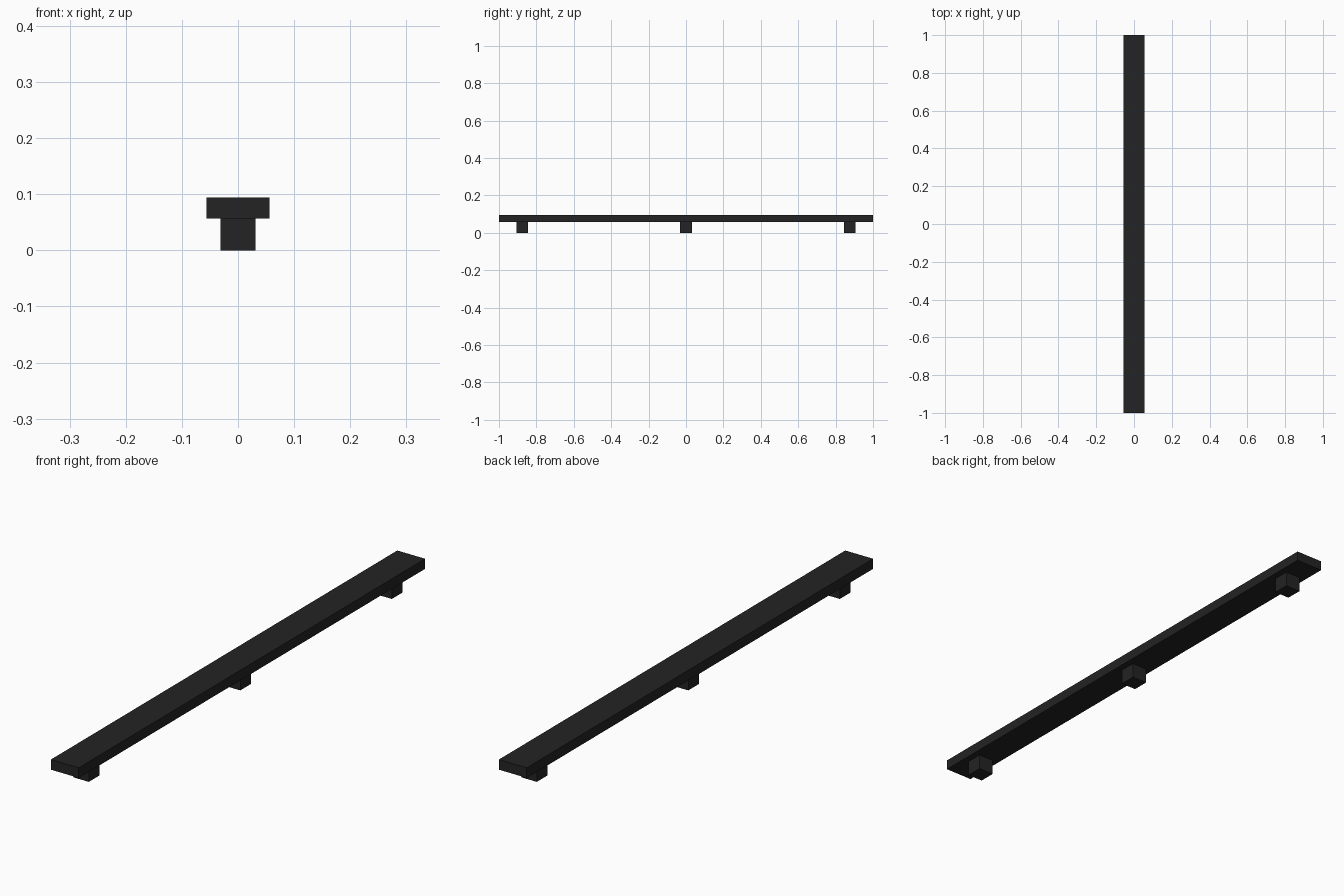
import bpy

default = bpy.data.objects.get("Cube")
if default:
    bpy.data.objects.remove(default, do_unlink=True)

black = bpy.data.materials.new("matte_black")
black.use_nodes = True
colour = (0.017, 0.017, 0.017, 1)
black.diffuse_color = colour
black.node_tree.nodes["Principled BSDF"].inputs["Base Color"].default_value = colour

RAIL_BOTTOM, RAIL_TOP = 0.057, 0.094
FOOT_SIZE, FOOT_OFFSET = 0.0625, 0.875


def box(name, width, depth, y, bottom, top):
    """Flat-shaded block centred on x = 0, spanning bottom to top."""
    bpy.ops.mesh.primitive_cube_add(size=1, location=(0, y, (bottom + top) / 2))
    obj = bpy.context.object
    obj.name = name
    obj.scale = (width, depth, top - bottom)
    bpy.ops.object.transform_apply(location=False, rotation=False, scale=True)
    obj.data.materials.append(black)


# Long flat rail
box("rail", 0.1125, 2, 0, RAIL_BOTTOM, RAIL_TOP)

# Three square feet beneath it
for label, side in (("front", -1), ("middle", 0), ("back", 1)):
    box(label + "_foot", FOOT_SIZE, FOOT_SIZE, side * FOOT_OFFSET, 0, RAIL_BOTTOM)
